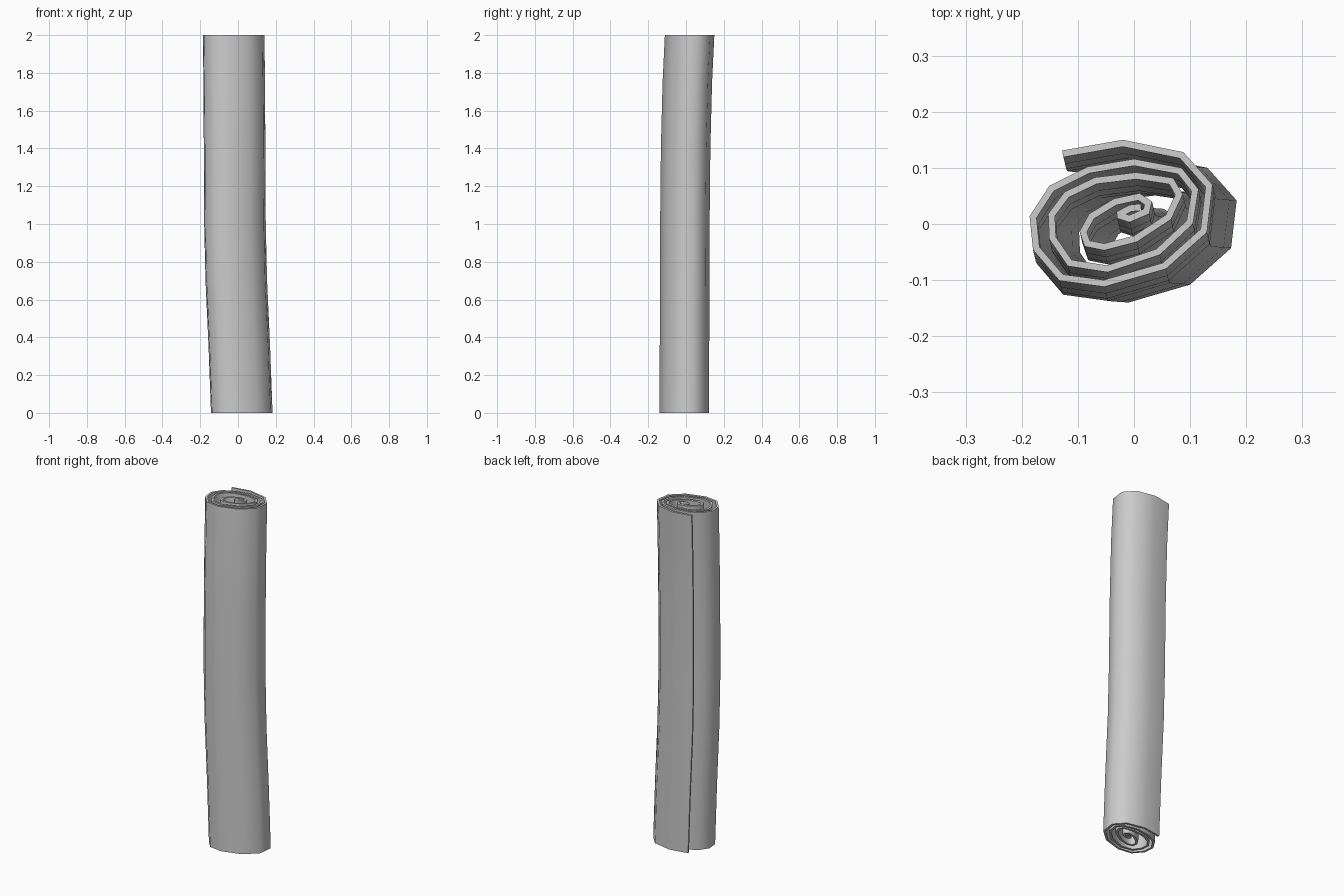
import bpy
import bmesh
import math

cube = bpy.data.objects.get("Cube")
if cube:
    bpy.data.objects.remove(cube, do_unlink=True)

# Single plain grey for the whole sheet
grey = bpy.data.materials.new("plain_grey")
grey.use_nodes = True
colour = (0.6, 0.6, 0.6, 1)
grey.diffuse_color = colour
grey.node_tree.nodes["Principled BSDF"].inputs["Base Color"].default_value = colour

# Spiral cross-section in thousandths, from the loose flap to the core
outer_turn = [(-128, 131), (-20, 150), (88, 128), (140, 70), (130, -15), (57, -80),
              (-53, -112), (-133, -101), (-180, -46), (-186, 14), (-151, 68), (-83, 102)]
second_turn = [(0, 116), (85, 100), (115, 62), (105, 0), (46, -55),
               (-47, -86), (-118, -75), (-151, -27), (-153, 18), (-124, 57), (-70, 83)]
inner_turn = [(4, 92), (70, 82), (87, 53), (66, 8), (5, -32),
              (-53, -47), (-88, -40), (-97, -13), (-80, 18), (-36, 45)]
core = [(10, 55), (32, 40), (27, 18), (-8, 3), (-30, 10), (-31, 22), (-8, 34), (12, 36)]
profile = [(x / 1000, y / 1000) for x, y in outer_turn + second_turn + inner_turn + core]

# Gentle bend along the length: height, sideways and lengthwise drift
bend = [(0, .043, -.028), (.35, .03, -.027), (.7, .014, -.026), (1, .007, -.025),
        (1.4, .005, -.021), (1.75, .003, -.012), (2, 0, 0)]

# Loft the spiral along the bend
bm = bmesh.new()
rings = [[bm.verts.new((x + dx, y + dy, z)) for x, y in profile] for z, dx, dy in bend]
for low, high in zip(rings, rings[1:]):
    for i in range(len(profile) - 1):
        bm.faces.new((low[i], high[i], high[i + 1], low[i + 1]))
mesh = bpy.data.meshes.new("rolled_sheet")
bm.to_mesh(mesh)
bm.free()
mesh.materials.append(grey)

sheet = bpy.data.objects.new("rolled_sheet", mesh)
bpy.context.collection.objects.link(sheet)
bpy.context.view_layer.objects.active = sheet
sheet.select_set(True)

# Give the sheet its thickness, growing inward
solid = sheet.modifiers.new("thickness", "SOLIDIFY")
solid.thickness = 0.012
solid.offset = -1
solid.use_even_offset = True
bpy.ops.object.modifier_apply(modifier=solid.name)
bpy.ops.object.shade_smooth_by_angle(angle=math.radians(75))
